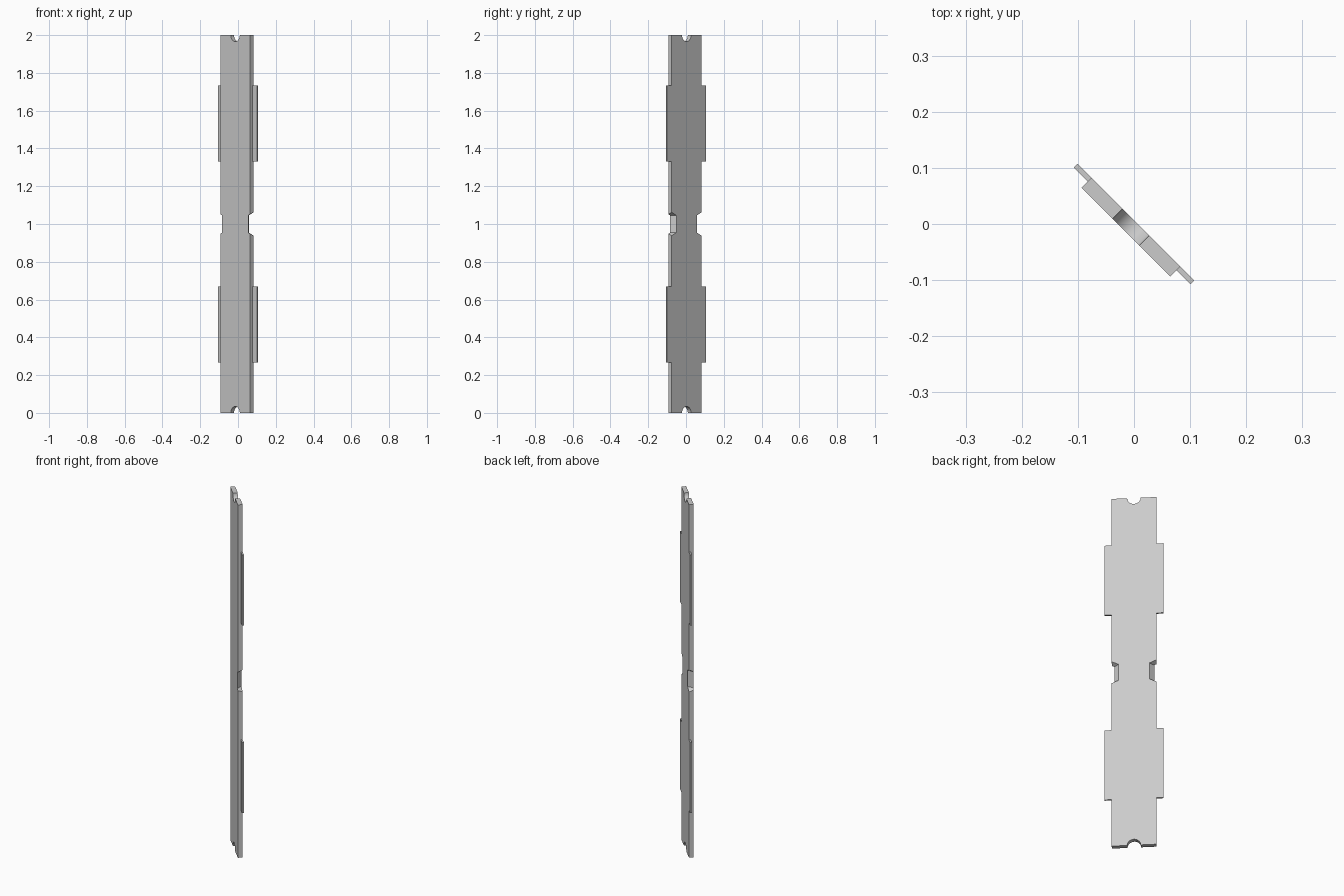
import bpy, bmesh, math

default = bpy.data.objects.get("Cube")
if default:
    bpy.data.objects.remove(default, do_unlink=True)

HALF_WIDTH = 0.112     # plank half width
TAB_REACH = 0.147      # tab outer edge
FRONT, BACK, TAB_FRONT = -0.0205, 0.0045, -0.0045
RADIUS = 0.034         # round end notches
ARC_STEPS = 12
TURN = math.radians(-45)

grey = bpy.data.materials.new("light_grey")
grey.use_nodes = True
colour = (0.6, 0.6, 0.6, 1)
grey.diffuse_color = colour
grey.node_tree.nodes["Principled BSDF"].inputs["Base Color"].default_value = colour


def outline(inner, half_inner, half_outer):
    """Plank outline with round end notches and tapered waist notches."""
    quarter = [(inner, half_inner), (HALF_WIDTH, half_outer), (HALF_WIDTH, 1)]
    for i in range(ARC_STEPS):
        a = math.pi / 2 * i / ARC_STEPS
        quarter.append((RADIUS * math.cos(a), 1 - RADIUS * math.sin(a)))
    upper = quarter + [(0, 1 - RADIUS)] + [(-x, z) for x, z in reversed(quarter)]
    return upper + [(-x, -z) for x, z in upper]


def prism(name, front_pts, back_pts, front_y, back_y):
    """Join two matching outlines into a solid."""
    bm = bmesh.new()
    front = [bm.verts.new((x, front_y, z + 1)) for x, z in front_pts]
    back = [bm.verts.new((x, back_y, z + 1)) for x, z in back_pts]
    bm.faces.new(front)
    bm.faces.new(back[::-1])
    n = len(front)
    for i in range(n):
        j = (i + 1) % n
        bm.faces.new((front[j], front[i], back[i], back[j]))
    bmesh.ops.recalc_face_normals(bm, faces=bm.faces)
    mesh = bpy.data.meshes.new(name)
    bm.to_mesh(mesh)
    bm.free()
    mesh.materials.append(grey)
    obj = bpy.data.objects.new(name, mesh)
    obj.rotation_euler.z = TURN
    bpy.context.collection.objects.link(obj)
    return obj


# Plank, its waist notches bevelled towards the back
plank = prism("plank", outline(0.0997, 0.046, 0.052),
              outline(0.077, 0.046, 0.062), FRONT, BACK)
bpy.ops.object.select_all(action="DESELECT")
plank.select_set(True)
bpy.context.view_layer.objects.active = plank
bpy.ops.object.shade_smooth_by_angle(angle=math.radians(30))

# Thin side tabs, flush with the back
for side, side_name in ((1, "left"), (-1, "right")):
    for level, level_name in ((1, "upper"), (-1, "lower")):
        a, b = side * HALF_WIDTH, side * TAB_REACH
        low, high = level * 0.332, level * 0.732
        rect = [(a, low), (b, low), (b, high), (a, high)]
        prism(f"{level_name}_{side_name}_tab", rect, rect, TAB_FRONT, BACK)
